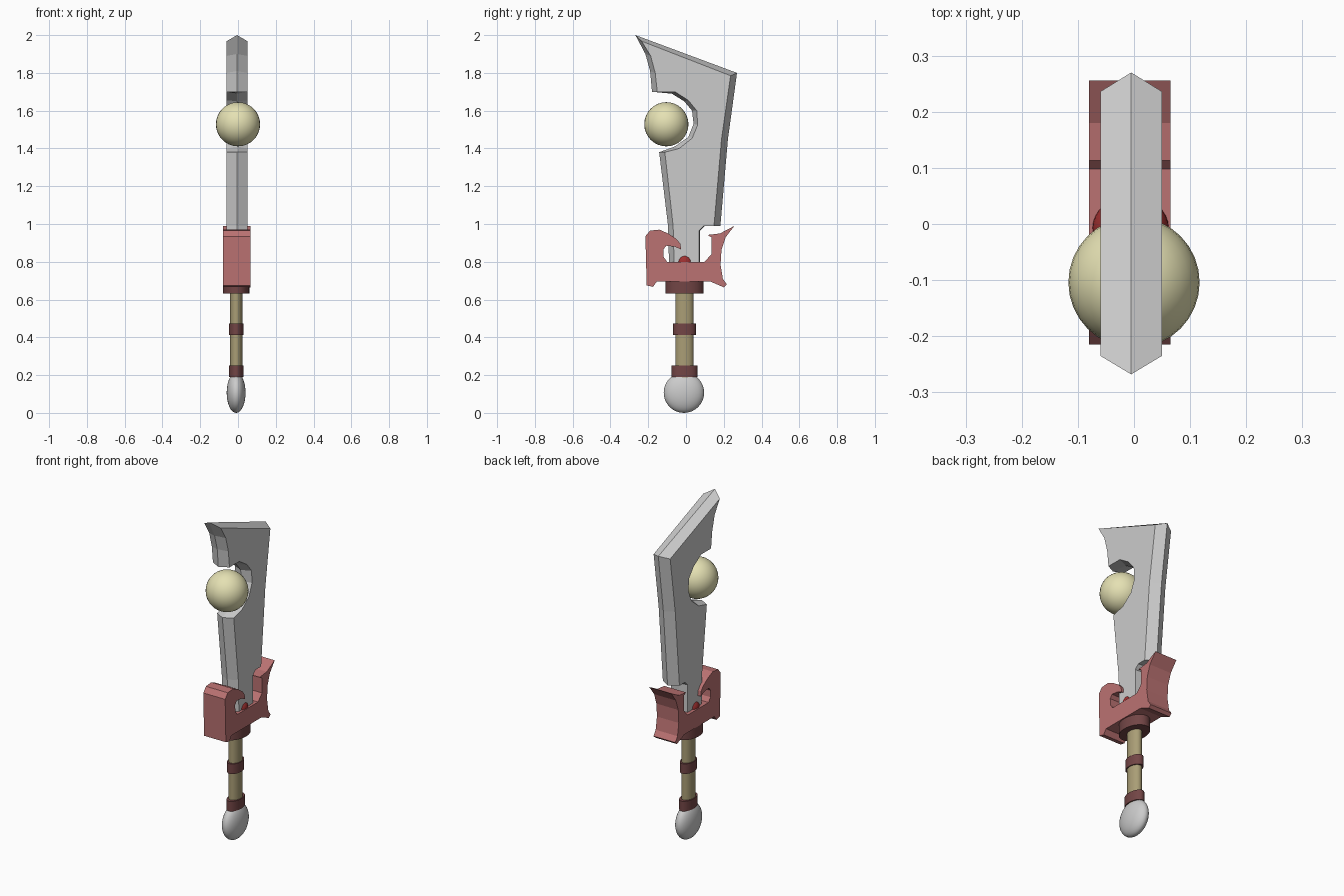
import bpy, bmesh, math


def material(name, rgb):
    m = bpy.data.materials.new(name)
    m.diffuse_color = (*rgb, 1)
    return m


RED = material("guard_red", (0.50, 0.17, 0.17))
DARK = material("band_dark_red", (0.17, 0.06, 0.06))
TAN = material("grip_tan", (0.40, 0.34, 0.18))
CREAM = material("orb_cream", (0.78, 0.75, 0.45))
GEM = material("gem_red", (0.35, 0.03, 0.03))


def loft(name, layers, mat=None):
    """Join matching (y, z) outlines placed at successive x, with capped ends."""
    bm = bmesh.new()
    rings = [[bm.verts.new((x, y, z)) for y, z in pts] for x, pts in layers]
    n = len(rings[0])
    for a, b in zip(rings, rings[1:]):
        for i in range(n):
            j = (i + 1) % n
            bm.faces.new((a[i], a[j], b[j], b[i]))
    bm.faces.new(rings[0])
    bm.faces.new(rings[-1])
    bmesh.ops.recalc_face_normals(bm, faces=bm.faces)
    me = bpy.data.meshes.new(name)
    bm.to_mesh(me)
    bm.free()
    ob = bpy.data.objects.new(name, me)
    bpy.context.collection.objects.link(ob)
    if mat:
        me.materials.append(mat)
    return ob


def finish(name, scale, mat):
    ob = bpy.context.object
    ob.name = name
    ob.scale = scale
    if mat:
        ob.data.materials.append(mat)
    bpy.ops.object.transform_apply(location=False, rotation=False, scale=True)
    bpy.ops.object.shade_smooth_by_angle(angle=math.radians(40))
    return ob


def ball(name, loc, radii, mat=None):
    bpy.ops.mesh.primitive_uv_sphere_add(segments=32, ring_count=16, radius=1, location=loc)
    return finish(name, radii, mat)


def oval_band(name, rx, ry, z0, z1, mat):
    bpy.ops.mesh.primitive_cylinder_add(vertices=32, radius=1, depth=1,
                                        location=(-0.01, -0.008, (z0 + z1) / 2))
    return finish(name, (rx, ry, z1 - z0), mat)


# Blade: sharp centre outline and the matching inset outline of the flat sides
edge = [(-0.268, 2.0), (-0.215, 1.90), (-0.19, 1.81), (-0.18, 1.70),
        (-0.075, 1.69), (-0.01, 1.65), (0.032, 1.60), (0.04, 1.53),
        (0.012, 1.46), (-0.06, 1.41), (-0.142, 1.38), (-0.095, 0.99),
        (-0.09, 0.79), (0.075, 0.79), (0.075, 0.965), (0.10, 0.99),
        (0.182, 0.99), (0.222, 1.45), (0.27, 1.80)]
flat = [(-0.235, 1.968), (-0.187, 1.89), (-0.163, 1.80), (-0.152, 1.70),
        (-0.058, 1.70), (0.012, 1.655), (0.057, 1.60), (0.062, 1.525),
        (0.033, 1.455), (-0.035, 1.40), (-0.112, 1.38), (-0.068, 0.99),
        (-0.063, 0.79), (0.070, 0.79), (0.070, 0.965), (0.095, 0.99),
        (0.148, 0.99), (0.188, 1.45), (0.236, 1.785)]
loft("blade", [(-0.06, flat), (-0.005, edge), (0.05, flat)])

# Guard: hooked front arm, flared back arm
guard = [(-0.215, 0.935), (-0.19, 0.965), (-0.14, 0.97), (-0.095, 0.95),
         (-0.05, 0.92), (-0.03, 0.895), (-0.025, 0.865), (-0.06, 0.88),
         (-0.105, 0.885), (-0.12, 0.865), (-0.118, 0.825), (-0.10, 0.80),
         (0.098, 0.80), (0.135, 0.84), (0.135, 0.93), (0.113, 0.942),
         (0.18, 0.95), (0.256, 0.99), (0.21, 0.93), (0.188, 0.865),
         (0.183, 0.785), (0.195, 0.71), (0.216, 0.68), (0.20, 0.665),
         (0.13, 0.695), (-0.155, 0.695), (-0.175, 0.667), (-0.208, 0.675)]
loft("guard", [(-0.08, guard), (0.065, guard)], RED)

# Orb floating in the blade notch, and the gem at the blade root
ball("orb", (0, -0.104, 1.528), (0.117,) * 3, CREAM)
ball("gem", (-0.006, -0.007, 0.798), (0.068, 0.057, 0.057), GEM)

# Oval grip with three bands, then the flattened pommel
oval_band("grip", 0.033, 0.048, 0.18, 0.72, TAN)
oval_band("collar", 0.070, 0.10, 0.632, 0.70, DARK)
oval_band("middle_band", 0.038, 0.06, 0.412, 0.472, DARK)
oval_band("lower_band", 0.038, 0.068, 0.19, 0.25, DARK)
ball("pommel", (-0.01, -0.011, 0.107), (0.05, 0.107, 0.107))
